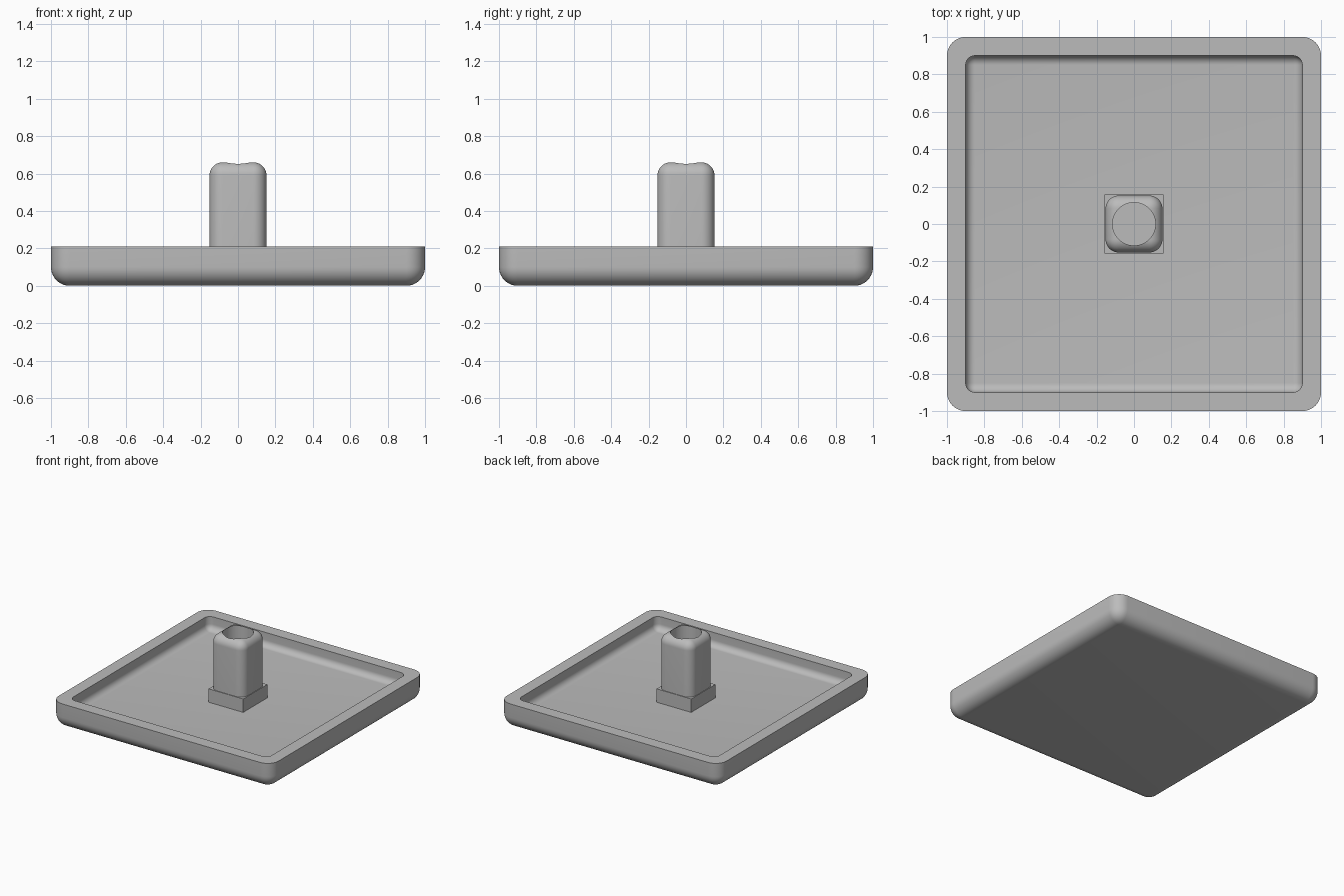
import bpy
import bmesh
from math import radians

if "Cube" in bpy.data.objects:
    bpy.data.objects.remove(bpy.data.objects["Cube"])

RIM_Z, FLOOR_Z, POST_TOP = 0.21, 0.10, 0.66

grey = bpy.data.materials.new("plain grey")
grey.use_nodes = True
grey.diffuse_color = (0.5, 0.5, 0.5, 1)
grey.node_tree.nodes["Principled BSDF"].inputs["Base Color"].default_value = (0.5, 0.5, 0.5, 1)


def add_object(name, bm):
    mesh = bpy.data.meshes.new(name)
    bm.to_mesh(mesh)
    bm.free()
    mesh.materials.append(grey)
    obj = bpy.data.objects.new(name, mesh)
    bpy.context.collection.objects.link(obj)
    return obj


def rounded_box(name, half, bottom, top, radius=0, sharp_z=None):
    """Square box with rounded edges, except the edges lying at height sharp_z."""
    bm = bmesh.new()
    bmesh.ops.create_cube(bm, size=2)
    for v in bm.verts:
        v.co.x *= half
        v.co.y *= half
        v.co.z = top if v.co.z > 0 else bottom
    if radius:
        edges = [e for e in bm.edges
                 if not all(abs(v.co.z - sharp_z) < 1e-4 for v in e.verts)]
        bmesh.ops.bevel(bm, geom=edges, offset=radius, segments=10,
                        profile=0.5, affect='EDGES')
    return add_object(name, bm)


def cut(obj, cutter):
    cutter.hide_render = True
    mod = obj.modifiers.new("cut", 'BOOLEAN')
    mod.operation = 'DIFFERENCE'
    mod.solver = 'EXACT'
    mod.object = cutter
    bpy.context.view_layer.objects.active = obj
    bpy.ops.object.modifier_apply(modifier=mod.name)
    bpy.data.objects.remove(cutter)


def smooth(obj):
    bpy.ops.object.select_all(action='DESELECT')
    obj.select_set(True)
    bpy.context.view_layer.objects.active = obj
    bpy.ops.object.shade_smooth_by_angle(angle=radians(30))


# Tray with rounded underside and a hollowed, filleted inside
tray = rounded_box("tray", 1.0, 0, RIM_Z, 0.1, RIM_Z)
cavity = rounded_box("cavity_cutter", 0.9, FLOOR_Z, RIM_Z + 0.2, 0.05, RIM_Z + 0.2)
cut(tray, cavity)
smooth(tray)

# Square collar around the foot of the post
rounded_box("post_collar", 0.157, FLOOR_Z, RIM_Z)

# Rounded post with a round socket in its top
post = rounded_box("post", 0.152, FLOOR_Z, POST_TOP, 0.07, FLOOR_Z)
bm = bmesh.new()
bmesh.ops.create_cone(bm, cap_ends=True, segments=64, radius1=0.115, radius2=0.115, depth=1)
bmesh.ops.translate(bm, verts=bm.verts, vec=(0, 0, RIM_Z + 0.5))
cut(post, add_object("socket_cutter", bm))
smooth(post)
